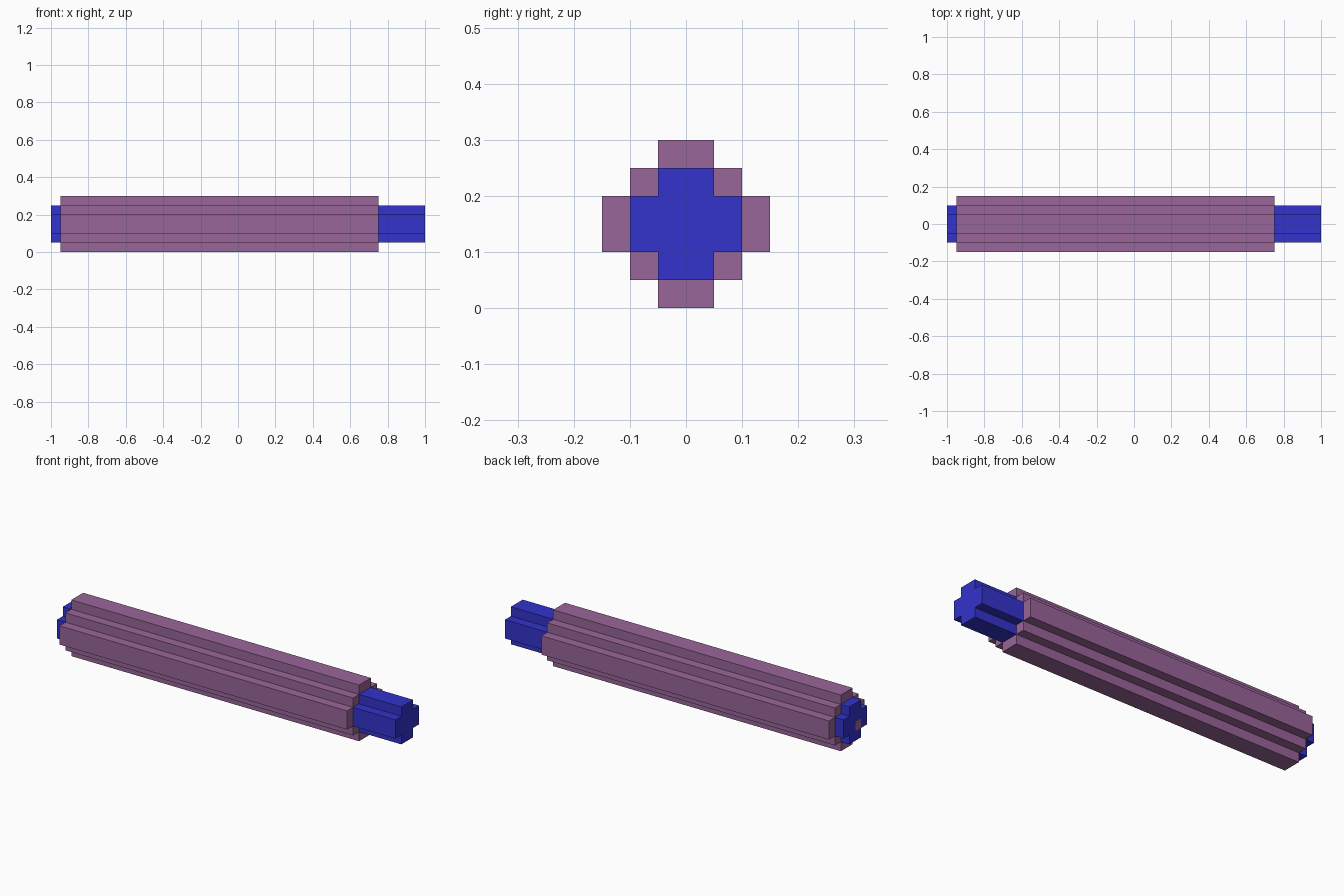
import bpy
import bmesh
from mathutils import Vector

if "Cube" in bpy.data.objects:
    bpy.data.objects.remove(bpy.data.objects["Cube"], do_unlink=True)

MID_Z = 0.15  # height of the long axis


def make_material(name, rgb):
    mat = bpy.data.materials.new(name)
    mat.use_nodes = True
    mat.diffuse_color = (*rgb, 1)
    mat.node_tree.nodes["Principled BSDF"].inputs["Base Color"].default_value = (*rgb, 1)
    return mat


mauve = make_material("mauve", (0.3185, 0.1329, 0.3185))
blue = make_material("blue", (0.0331, 0.0331, 0.6038))


def stepped_bar(quarter, x0, x1):
    """Extrude a stepped section, given as one quarter outline (y, z), along x."""
    outline = []
    for sy, sz in ((1, 1), (-1, 1), (-1, -1), (1, -1)):
        pts = quarter if sy * sz > 0 else quarter[::-1]
        outline += [(sy * y, MID_Z + sz * z) for y, z in pts]
    bm = bmesh.new()
    cap = bm.faces.new([bm.verts.new((x0, y, z)) for y, z in outline])
    ext = bmesh.ops.extrude_face_region(bm, geom=[cap], use_keep_orig=True)
    bmesh.ops.translate(bm, vec=(x1 - x0, 0, 0),
                        verts=[v for v in ext["geom"] if isinstance(v, bmesh.types.BMVert)])
    bmesh.ops.recalc_face_normals(bm, faces=bm.faces[:])
    return bm


def finish(bm, name, mats):
    mesh = bpy.data.meshes.new(name)
    bm.to_mesh(mesh)
    bm.free()
    for m in mats:
        mesh.materials.append(m)
    obj = bpy.data.objects.new(name, mesh)
    bpy.context.collection.objects.link(obj)


# Ribbed sleeve
sleeve = stepped_bar([(0.15, 0.05), (0.10, 0.05), (0.10, 0.10), (0.05, 0.10), (0.05, 0.15)],
                     -0.95, 0.75)
finish(sleeve, "ribbed_sleeve", [mauve])

# Cross-shaped shaft showing at both ends
shaft = stepped_bar([(0.10, 0.05), (0.05, 0.05), (0.05, 0.10)], -1.0, 1.0)

# Small square cut into the short end and coloured like the sleeve
for co, no in (((0, -0.05, 0), (0, 1, 0)), ((0, 0, 0), (0, 1, 0)),
               ((0, 0, 0.10), (0, 0, 1)), ((0, 0, 0.15), (0, 0, 1))):
    faces = [f for f in shaft.faces if f.normal.x < -0.9]
    edges = {e for f in faces for e in f.edges}
    verts = {v for f in faces for v in f.verts}
    bmesh.ops.bisect_plane(shaft, geom=faces + list(edges) + list(verts), dist=1e-5,
                           plane_co=Vector(co), plane_no=Vector(no))
    shaft.normal_update()
for f in shaft.faces:
    c = f.calc_center_median()
    if f.normal.x < -0.9 and -0.05 < c.y < 0 and 0.10 < c.z < 0.15:
        f.material_index = 1
finish(shaft, "cross_shaft", [blue, mauve])
